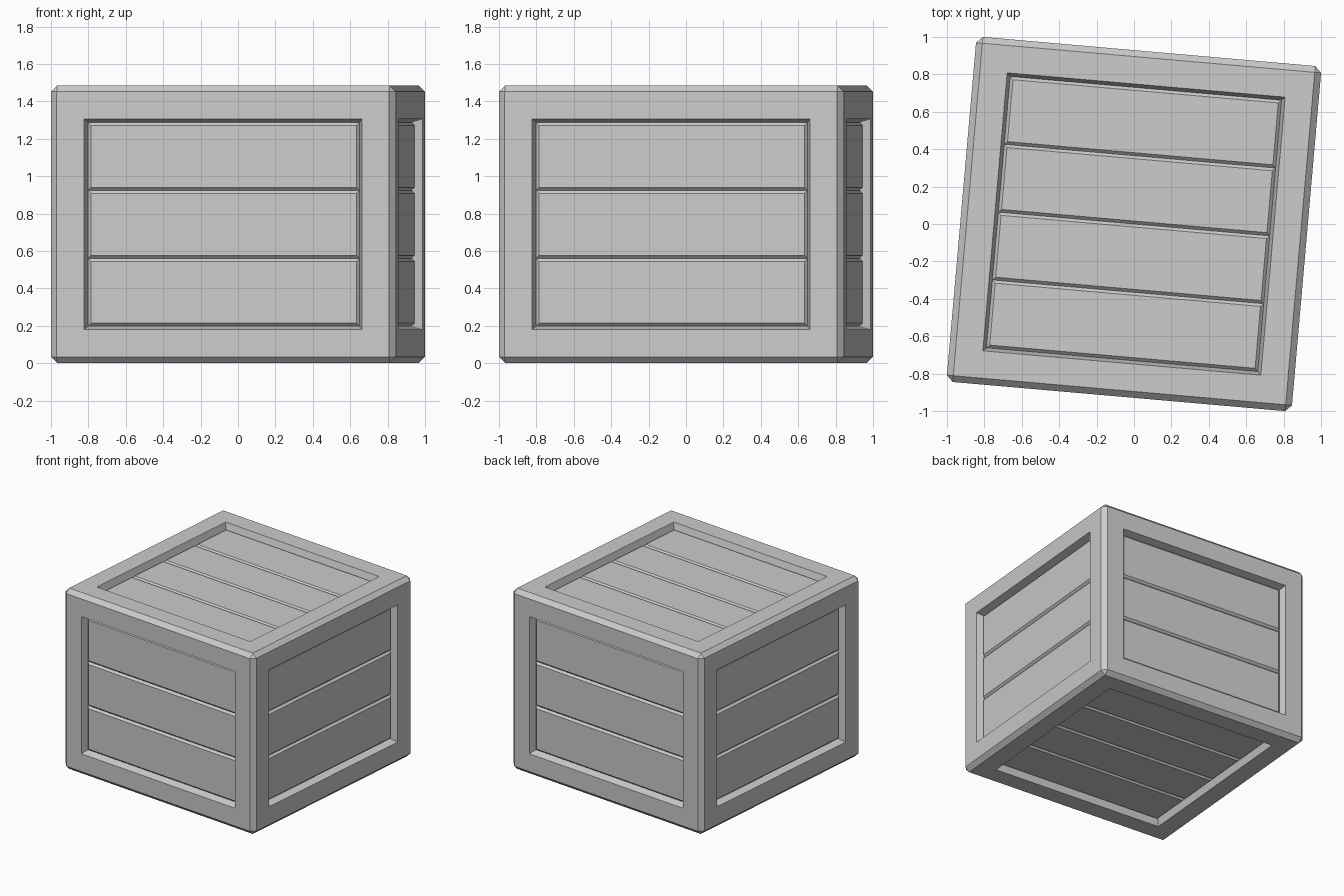
import bpy
import bmesh
from math import radians
from mathutils import Matrix, Vector

if "Cube" in bpy.data.objects:
    bpy.data.objects.remove(bpy.data.objects["Cube"], do_unlink=True)

HALF = 0.926          # half width and half depth of the crate
HALF_Z = 0.743        # half height
CHAMFER = 0.034       # outer edge chamfer
BORDER = 0.18         # width of the frame boards
SLOPE = 0.018         # width of the sloped inner wall
DEPTH = 0.058         # depth of the groove bottoms
PLANK_BEVEL = 0.016   # plank edge chamfer
PLACE = Matrix.Translation((0, 0, HALF_Z)) @ Matrix.Rotation(radians(-5), 4, "Z")

grey = bpy.data.materials.new("plain grey")
grey.use_nodes = True
grey.diffuse_color = (0.604, 0.604, 0.604, 1)
grey.node_tree.nodes["Principled BSDF"].inputs["Base Color"].default_value = grey.diffuse_color


def make_object(name, bm):
    """Turn a bmesh into a flat shaded object, set in the crate's pose."""
    bmesh.ops.recalc_face_normals(bm, faces=bm.faces)
    mesh = bpy.data.meshes.new(name)
    bm.to_mesh(mesh)
    bm.free()
    mesh.materials.append(grey)
    obj = bpy.data.objects.new(name, mesh)
    obj.matrix_world = PLACE
    bpy.context.collection.objects.link(obj)


def make_frame():
    """Chamfered box with a sloped opening in each side."""
    bm = bmesh.new()
    bmesh.ops.create_cube(bm, size=2)
    bmesh.ops.scale(bm, vec=(HALF, HALF, HALF_Z), verts=bm.verts)
    bmesh.ops.bevel(bm, geom=bm.edges[:], offset=CHAMFER, segments=1,
                    profile=0.5, affect="EDGES")
    bm.normal_update()
    sides = sorted(bm.faces, key=lambda f: f.calc_area())[-6:]
    bmesh.ops.inset_individual(bm, faces=sides, thickness=BORDER - CHAMFER,
                               use_even_offset=True)
    bm.normal_update()
    bmesh.ops.inset_individual(bm, faces=sides, thickness=SLOPE, depth=-DEPTH,
                               use_even_offset=True)
    bmesh.ops.delete(bm, geom=sides, context="FACES")
    make_object("frame", bm)


def make_planks(name, turn, half_height, distance, count):
    """Row of horizontal chamfered planks, modelled on the front and turned."""
    bm = bmesh.new()
    half_u = HALF - BORDER - SLOPE
    half_v = half_height - BORDER - SLOPE
    step = 2 * half_v / count
    for i in range(count):
        middle = -half_v + step * (i + 0.5)
        for v in bmesh.ops.create_cube(bm, size=2)["verts"]:
            raised = PLANK_BEVEL if v.co.y < 0 else 0
            v.co = Vector((v.co.x * (half_u - raised),
                           -(distance - DEPTH + raised),
                           middle + v.co.z * (step / 2 - raised)))
    bmesh.ops.transform(bm, matrix=turn, verts=bm.verts)
    make_object(name, bm)


make_frame()

# Upright sides
for k, side in enumerate(("front", "left", "back", "right")):
    make_planks(side + "_planks", Matrix.Rotation(radians(90 * k), 4, "Z"),
                HALF_Z, HALF, 3)

# Lid and base
for side, angle in (("top", -90), ("bottom", 90)):
    make_planks(side + "_planks", Matrix.Rotation(radians(angle), 4, "X"),
                HALF, HALF_Z, 4)
